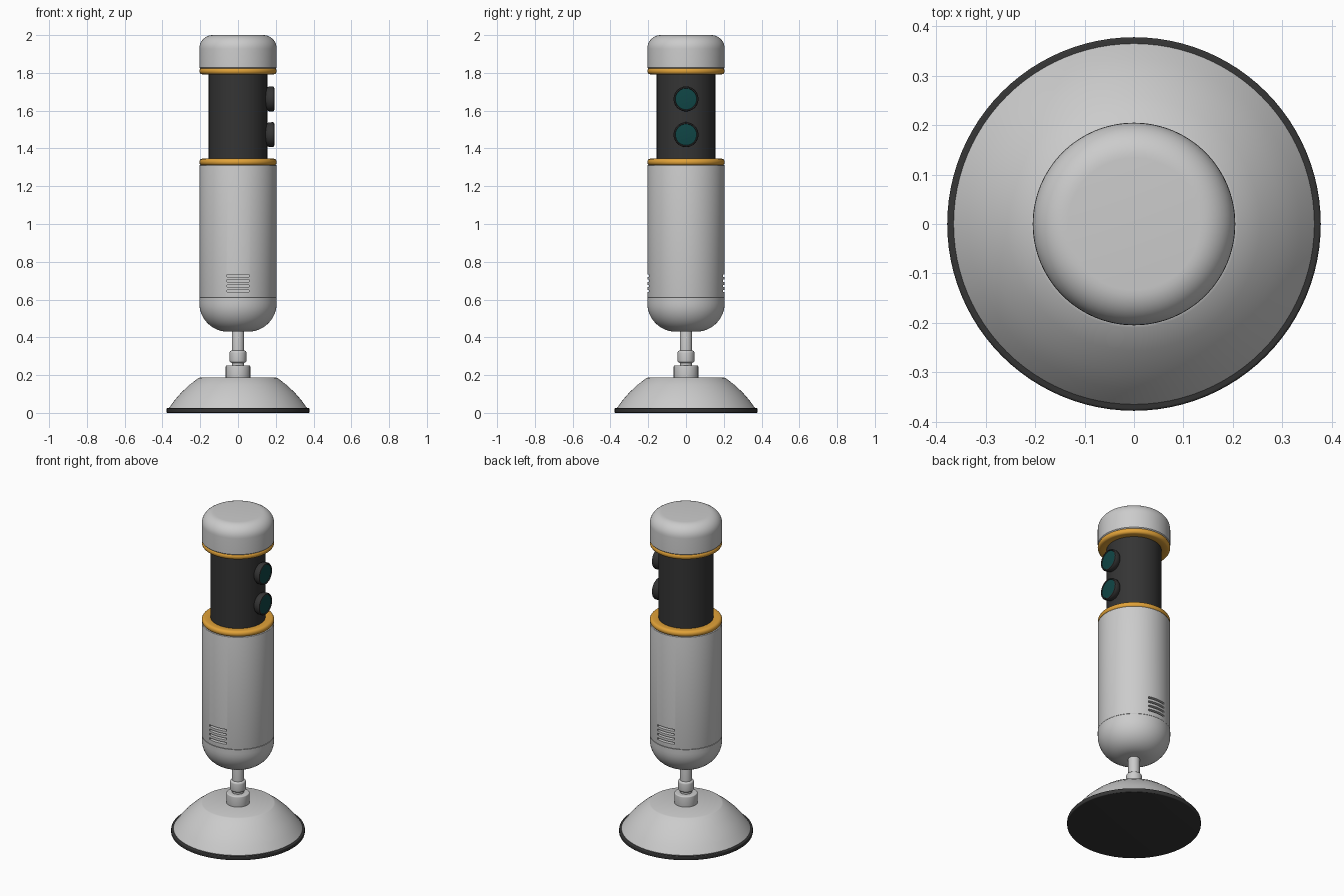
import bpy, bmesh, math
from mathutils import Matrix

if "Cube" in bpy.data.objects:
    bpy.data.objects.remove(bpy.data.objects["Cube"])


def material(name, color):
    m = bpy.data.materials.new(name)
    m.diffuse_color = (*color, 1)
    m.use_nodes = True
    m.node_tree.nodes["Principled BSDF"].inputs["Base Color"].default_value = m.diffuse_color
    return m


DARK = material("dark_rubber", (0.035, 0.035, 0.035))
ORANGE = material("orange_trim", (0.75, 0.36, 0.04))
TEAL = material("teal_glass", (0.005, 0.06, 0.06))


def arc(cx, cz, rx, rz, a0, a1, n=8):
    return [(cx + rx * math.cos(math.radians(a0 + (a1 - a0) * i / n)),
             cz + rz * math.sin(math.radians(a0 + (a1 - a0) * i / n))) for i in range(n + 1)]


def lathe(name, profile, mat=None, segs=64, closed=False, matrix=None):
    """Revolve (radius, height) points about z; profile runs bottom to top on the outside."""
    bm = bmesh.new()
    rings = []
    for r, z in profile:
        rings.append([bm.verts.new((r * math.cos(2 * math.pi * k / segs),
                                    r * math.sin(2 * math.pi * k / segs), z)) for k in range(segs)])
    pairs = list(zip(rings, rings[1:]))
    if closed:
        pairs.append((rings[-1], rings[0]))
    for a, b in pairs:
        for k in range(segs):
            j = (k + 1) % segs
            bm.faces.new((a[k], a[j], b[j], b[k]))
    if not closed:
        bm.faces.new(rings[0][::-1])
        bm.faces.new(rings[-1])
    bmesh.ops.recalc_face_normals(bm, faces=bm.faces)
    if matrix:
        bm.transform(matrix)
    me = bpy.data.meshes.new(name)
    bm.to_mesh(me)
    bm.free()
    ob = bpy.data.objects.new(name, me)
    bpy.context.collection.objects.link(ob)
    if mat:
        me.materials.append(mat)
    bpy.ops.object.select_all(action='DESELECT')
    ob.select_set(True)
    bpy.context.view_layer.objects.active = ob
    bpy.ops.object.shade_smooth_by_angle(angle=math.radians(35))
    return ob


def drum(r, z0, z1, b):
    """Cylinder profile with rounded rims."""
    return arc(r - b, z0 + b, b, b, -90, 0, 4) + arc(r - b, z1 - b, b, b, 0, 90, 4)


# Stand
lathe("base_foot", drum(0.378, 0.0, 0.025, 0.005), DARK, 96)
lathe("base_cone", [(0.365, 0.02), (0.365, 0.026), (0.335, 0.068), (0.299, 0.109),
                    (0.256, 0.149), (0.21, 0.184), (0.202, 0.187)], segs=96)
lathe("base_collar", drum(0.065, 0.18, 0.252, 0.006), segs=48)
lathe("stem", drum(0.033, 0.24, 0.44, 0.002), segs=32)
lathe("stem_joint", drum(0.045, 0.265, 0.33, 0.012), segs=32)

# Body
lathe("body_bowl", arc(0.055, 0.582, 0.15, 0.152, -90, 0, 12) + [(0.205, 0.61)])
body = lathe("body_shell", drum(0.205, 0.611, 1.312, 0.003), segs=96)
lathe("core", [(0.155, 1.30), (0.155, 1.83)], DARK)

# Cooling slots cut into front and back
bm = bmesh.new()
for side in (-1, 1):
    for i in range(4):
        bmesh.ops.create_cube(bm, size=1, matrix=Matrix.Translation((0, side * 0.205, 0.645 + 0.027 * i))
                              @ Matrix.Diagonal((0.116, 0.05, 0.012, 1)))
me = bpy.data.meshes.new("slot_cutter")
bm.to_mesh(me)
bm.free()
cutter = bpy.data.objects.new("slot_cutter", me)
bpy.context.collection.objects.link(cutter)
cutter.hide_render = True
cutter.hide_set(True)
cut = body.modifiers.new("slots", 'BOOLEAN')
cut.operation = 'DIFFERENCE'
cut.solver = 'EXACT'
cut.object = cutter

# Orange trim rings
for name, z in (("lower_trim_ring", 1.328), ("upper_trim_ring", 1.81)):
    h = 0.0175
    lathe(name, arc(0.19, z, 0.015, h, -90, 90) + arc(0.16, z, 0.01, h, 90, 270), ORANGE, closed=True)

# Top cap
lathe("top_cap", [(0.2, 1.823), (0.205, 1.828)] + arc(0.134, 1.928, 0.071, 0.072, 0, 90, 10))

# Two round lenses on the right side
for name, z in (("upper", 1.662), ("lower", 1.473)):
    place = Matrix.Translation((0, 0, z)) @ Matrix.Rotation(math.pi / 2, 4, 'Y')
    lathe(name + "_lens_housing", [(0.05, 0.13), (0.05, 0.145), (0.059, 0.152), (0.065, 0.163),
                                   (0.066, 0.185), (0.063, 0.191), (0.058, 0.192), (0.056, 0.186)],
          DARK, 48, matrix=place)
    lathe(name + "_lens_glass", [(0.056, 0.18), (0.056, 0.188), (0.035, 0.190), (0.012, 0.191)],
          TEAL, 48, matrix=place)
